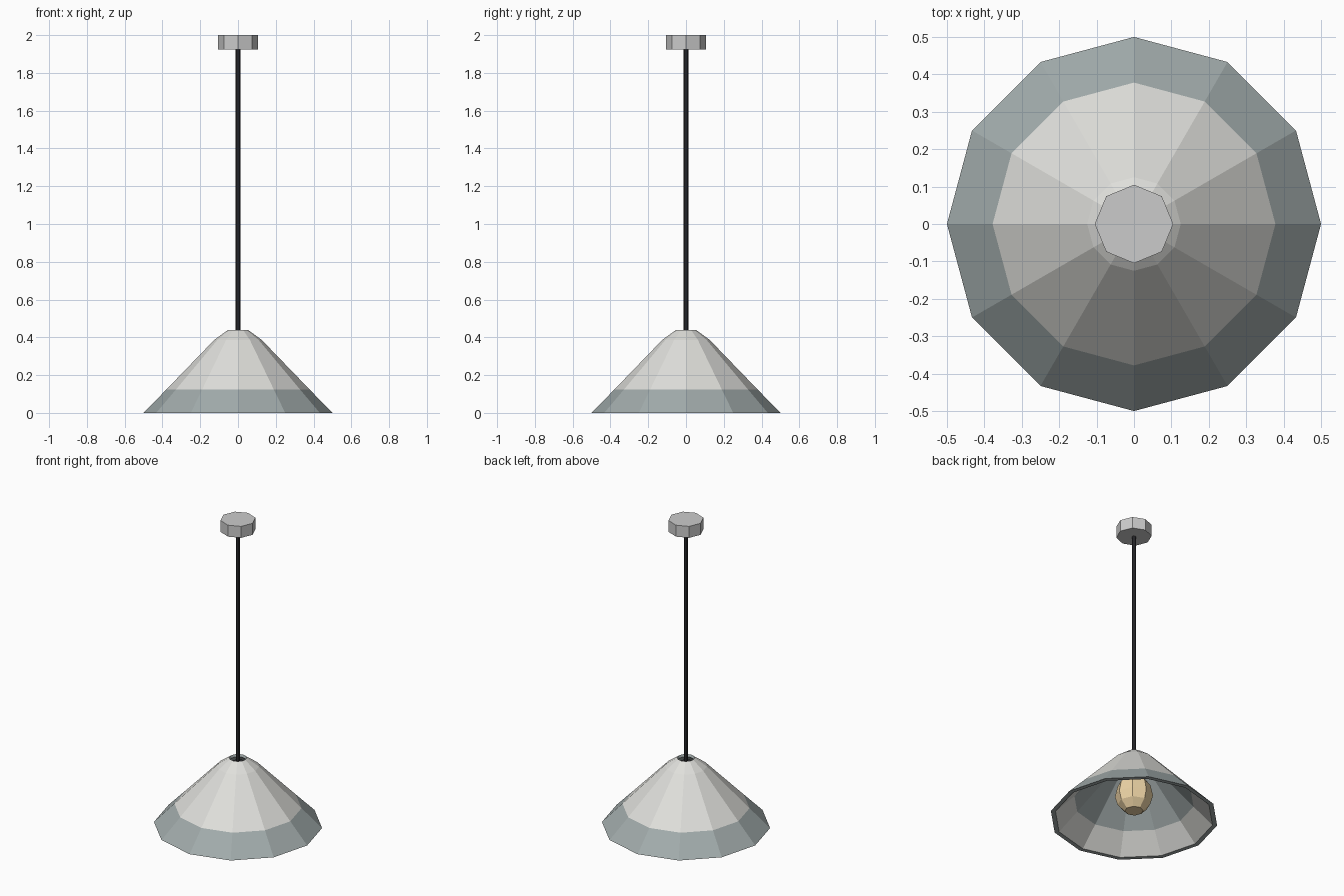
import bpy, bmesh, math

if "Cube" in bpy.data.objects:
    bpy.data.objects.remove(bpy.data.objects["Cube"])


def material(name, color):
    m = bpy.data.materials.new(name)
    m.diffuse_color = (*color, 1)
    m.use_nodes = True
    m.node_tree.nodes["Principled BSDF"].inputs["Base Color"].default_value = m.diffuse_color
    return m


def lathe(name, profile, sides, mats=(), bands=(), closed=False):
    """Spin (radius, z) points around z; bands gives a material slot per strip."""
    bm = bmesh.new()
    rings = []
    for r, z in profile:
        rings.append([bm.verts.new((r * math.cos(2 * math.pi * i / sides),
                                    r * math.sin(2 * math.pi * i / sides), z))
                      for i in range(sides)])
    pairs = list(zip(rings, rings[1:]))
    if closed:
        pairs.append((rings[-1], rings[0]))
    for k, (a, b) in enumerate(pairs):
        for i in range(sides):
            j = (i + 1) % sides
            f = bm.faces.new((a[i], a[j], b[j], b[i]))
            f.material_index = bands[k] if bands else 0
    if not closed:
        bm.faces.new(rings[0])
        bm.faces.new(rings[-1])
    bmesh.ops.recalc_face_normals(bm, faces=bm.faces)
    me = bpy.data.meshes.new(name)
    bm.to_mesh(me)
    bm.free()
    for m in mats:
        me.materials.append(m)
    ob = bpy.data.objects.new(name, me)
    bpy.context.collection.objects.link(ob)
    return ob


grey = material("shade_grey", (0.74, 0.74, 0.71))
slate = material("trim_slate", (0.36, 0.41, 0.41))
black = material("cord_black", (0.03, 0.03, 0.035))
amber = material("bulb_amber", (0.85, 0.66, 0.38))

# Shade: outer wall up, open top, inner wall back down, rim
lathe("shade",
      [(0.5, 0), (0.378, 0.125), (0.125, 0.387), (0.052, 0.44),
       (0.045, 0.425), (0.11, 0.37), (0.358, 0.115), (0.472, 0)],
      12, (grey, slate), (1, 0, 0, 1, 1, 1, 0, 1), closed=True)

# Ceiling canopy and cord
lathe("ceiling_canopy", [(0.105, 1.925), (0.105, 2.0)], 8)
lathe("cord", [(0.0125, 0.3), (0.0125, 1.93)], 8, (black,))

# Lamp socket and bulb
lathe("socket", [(0.043, 0.28), (0.043, 0.41)], 8, (black,))
lathe("bulb",
      [(0.055, 0.05), (0.098, 0.095), (0.113, 0.15),
       (0.098, 0.22), (0.045, 0.29)],
      8, (amber,))
